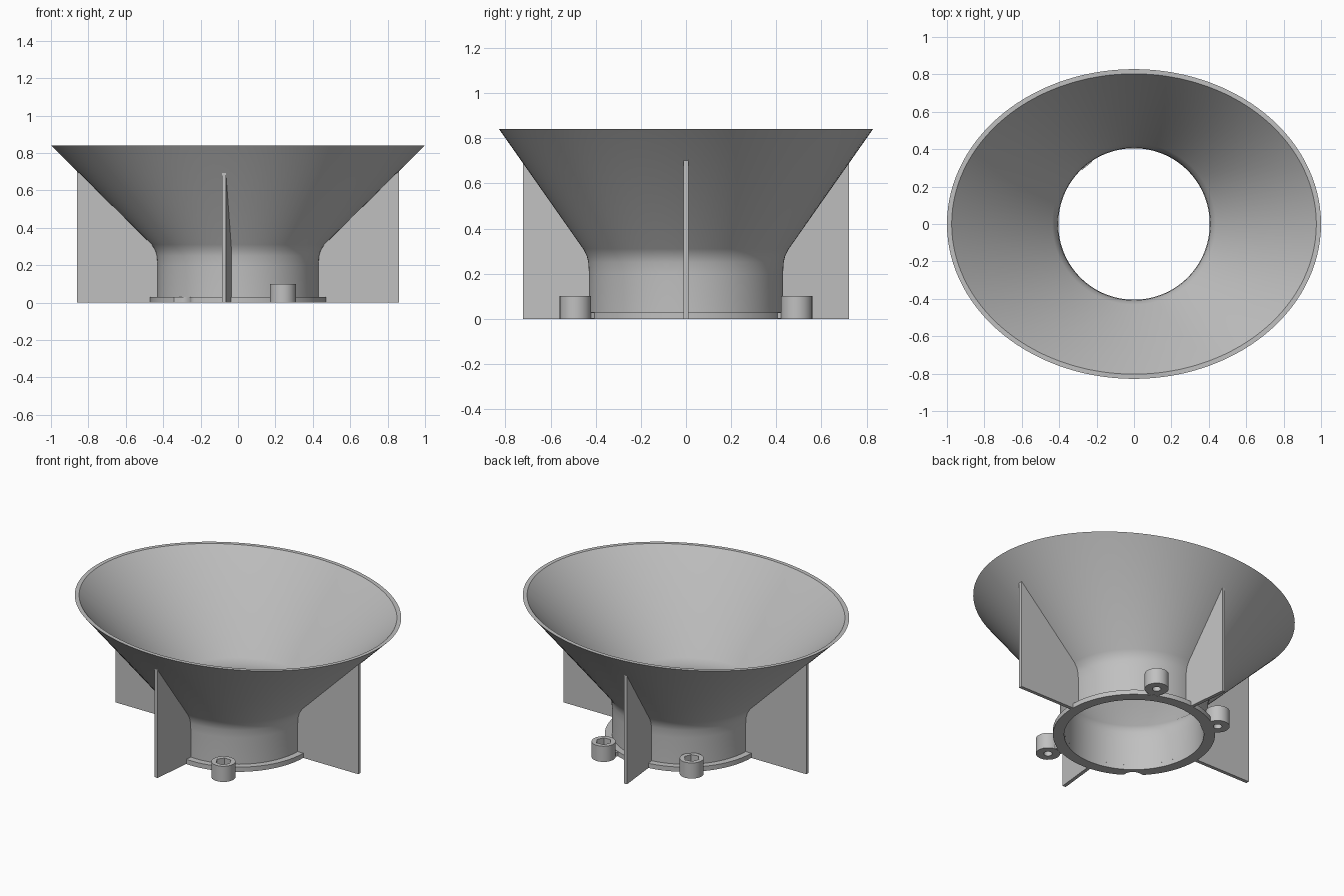
import bpy, bmesh, math
from mathutils import Matrix

if "Cube" in bpy.data.objects:
    bpy.data.objects.remove(bpy.data.objects["Cube"], do_unlink=True)

grey = bpy.data.materials.new("matte grey")
grey.use_nodes = True
colour = (0.53, 0.53, 0.53, 1)
grey.diffuse_color = colour
grey.node_tree.nodes["Principled BSDF"].inputs["Base Color"].default_value = colour


def finish(bm, name, smooth=True):
    bmesh.ops.recalc_face_normals(bm, faces=bm.faces)
    mesh = bpy.data.meshes.new(name)
    bm.to_mesh(mesh)
    bm.free()
    mesh.materials.append(grey)
    obj = bpy.data.objects.new(name, mesh)
    bpy.context.collection.objects.link(obj)
    if smooth:
        bpy.ops.object.select_all(action='DESELECT')
        obj.select_set(True)
        bpy.context.view_layer.objects.active = obj
        bpy.ops.object.shade_smooth_by_angle(angle=math.radians(30))
    return obj


def loft(name, rings, segments):
    """Closed solid from rings; each ring maps an angle to a point."""
    bm = bmesh.new()
    angles = [2 * math.pi * i / segments for i in range(segments)]
    loops = [[bm.verts.new(ring(a)) for a in angles] for ring in rings]
    for a, b in zip(loops, loops[1:] + loops[:1]):
        for i in range(segments):
            j = (i + 1) % segments
            bm.faces.new((a[i], a[j], b[j], b[i]))
    return finish(bm, name)


def ellipse(z, rx, ry):
    return lambda a: (rx * math.cos(a), ry * math.sin(a), z)


def polar(z, radius):
    return lambda a: (radius(a) * math.cos(a), radius(a) * math.sin(a), z)


# Funnel: round neck blending into an oval mouth
WALL = 0.025
FLANGE_Z = 0.03
profile = [(FLANGE_Z, 0.43, 0.43), (0.2, 0.43, 0.43), (0.25, 0.434, 0.433),
           (0.28, 0.443, 0.44), (0.31, 0.462, 0.456), (0.84, 1.0, 0.828)]
outer = [ellipse(*p) for p in profile]
inner = [ellipse(z, rx - WALL, ry - WALL) for z, rx, ry in reversed(profile)]
loft("funnel", outer + inner, 120)


# Flange ring with one rounded notch on its rim
def notched(a, rim=0.47, dist=0.49, cut=0.058):
    d = a - math.atan2(-0.38, -0.31)
    under = cut ** 2 - (dist * math.sin(d)) ** 2
    if under <= 0 or math.cos(d) < 0:
        return rim
    return min(rim, dist * math.cos(d) - math.sqrt(under))


loft("flange", [ellipse(0, 0.405, 0.405), polar(0, notched),
                polar(FLANGE_Z, notched), ellipse(FLANGE_Z, 0.405, 0.405)], 240)


# Screw bosses with a hexagonal nut pocket and a through hole
def hexagon(a):
    return 0.04 / math.cos(a % (math.pi / 3) - math.pi / 6)


def boss(name, x, y):
    turn = Matrix.Translation((x, y, 0)) @ Matrix.Rotation(math.atan2(y, x), 4, 'Z')
    body = loft(name, [ellipse(0, 0.07, 0.07), ellipse(0.1, 0.07, 0.07),
                       polar(0.1, hexagon), polar(0.04, hexagon),
                       ellipse(0.04, 0.025, 0.025), ellipse(0, 0.025, 0.025)], 24)
    body.matrix_world = turn
    # short tab joining the boss to the flange
    bm = bmesh.new()
    bmesh.ops.create_cube(bm, size=1)
    bmesh.ops.scale(bm, vec=(0.05, 0.07, FLANGE_Z - 0.004), verts=bm.verts)
    bmesh.ops.translate(bm, vec=(-0.07, 0, FLANGE_Z / 2), verts=bm.verts)
    finish(bm, name + "_tab", False).matrix_world = turn


boss("boss_front_left", 0.24, -0.49)
boss("boss_back_left", 0.24, 0.49)
boss("boss_back_right", -0.31, 0.385)


# Upright support fins, inner edge buried in the funnel wall
def fin(name, angle, reach, axis):
    inset = WALL / 2
    edge = [(p[axis] - inset, p[0]) for p in profile[:-1]]
    edge[0] = (edge[0][0], 0)
    (r0, z0), r1, z1 = edge[-1], profile[-1][axis] - inset, profile[-1][0]
    slope = (z1 - z0) / (r1 - r0)
    top = z0 + (reach - r0) * slope
    outline = edge + [(reach, top), (reach, 0)]
    bm = bmesh.new()
    face = bm.faces.new([bm.verts.new((r, -0.011, z)) for r, z in outline])
    new = bmesh.ops.extrude_face_region(bm, geom=[face])["geom"]
    bmesh.ops.translate(bm, vec=(0, 0.022, 0),
                        verts=[v for v in new if isinstance(v, bmesh.types.BMVert)])
    obj = finish(bm, name, False)
    obj.matrix_world = Matrix.Rotation(math.radians(angle), 4, 'Z')


fin("fin_left", 0, 0.86, 1)
fin("fin_right", 180, 0.86, 1)
fin("fin_back", 96, 0.725, 2)
fin("fin_front", -96, 0.725, 2)
